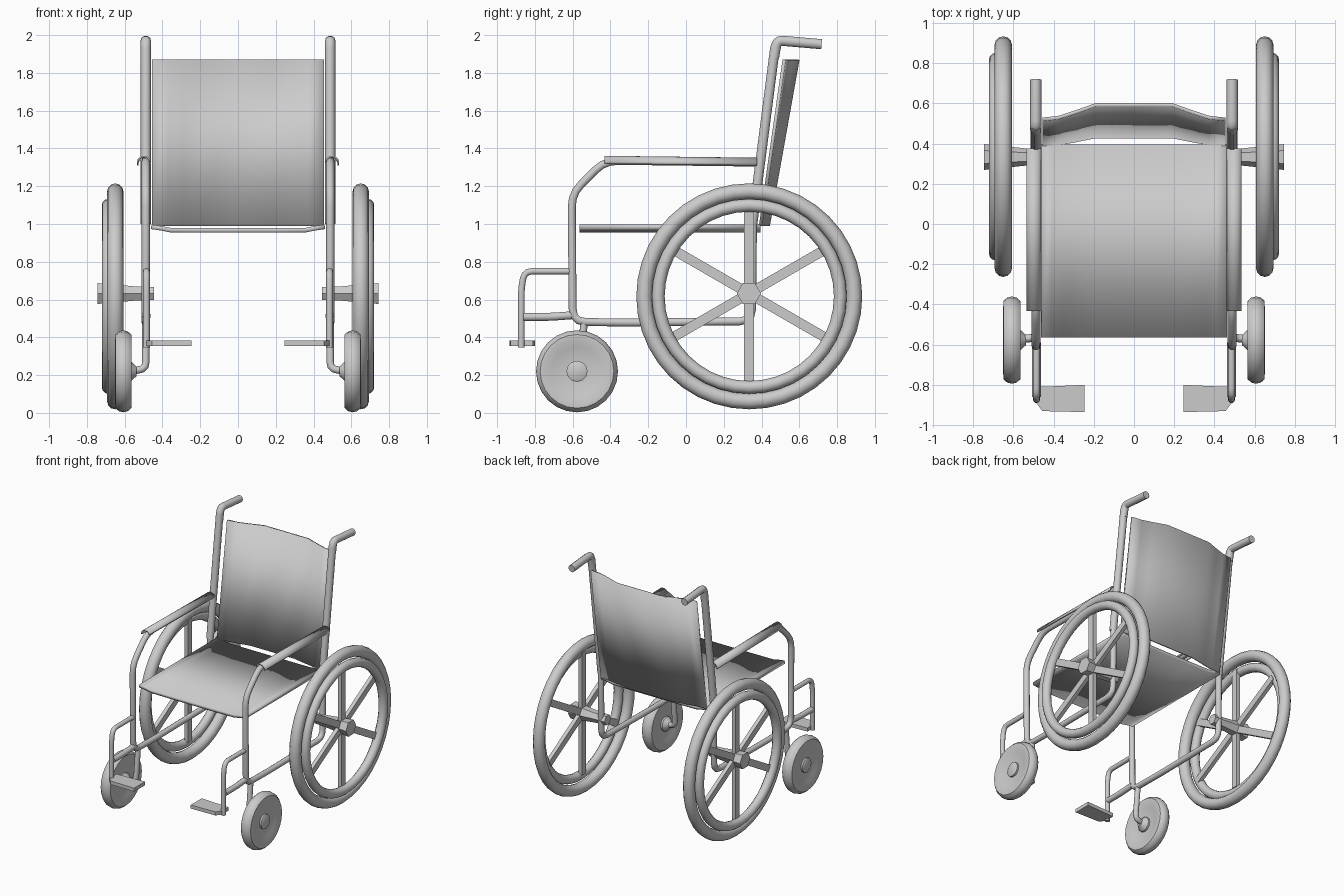
import bpy, bmesh, math
from mathutils import Vector, Matrix

if "Cube" in bpy.data.objects:
    bpy.data.objects.remove(bpy.data.objects["Cube"])


def finish(name, me, mirror=True, angle=40):
    """Link a mesh, smooth it by angle and mirror it to the other side."""
    ob = bpy.data.objects.new(name, me)
    bpy.context.collection.objects.link(ob)
    bpy.ops.object.select_all(action='DESELECT')
    ob.select_set(True)
    bpy.context.view_layer.objects.active = ob
    bpy.ops.object.shade_smooth_by_angle(angle=math.radians(angle))
    if mirror:
        ob.modifiers.new("mirror", 'MIRROR').use_mirror_merge = False
    return ob


def from_bmesh(name, bm, **kw):
    bmesh.ops.recalc_face_normals(bm, faces=bm.faces)
    me = bpy.data.meshes.new(name)
    bm.to_mesh(me)
    bm.free()
    return finish(name, me, **kw)


def tube(name, pts, r, bend=0.05, steps=3):
    """Round tube along a path whose corners are rounded off."""
    pts = [Vector(p) for p in pts]
    path = [pts[0]]
    for a, b, c in zip(pts, pts[1:], pts[2:]):
        d = min(bend, (a - b).length * 0.45, (c - b).length * 0.45)
        p, q = b + (a - b).normalized() * d, b + (c - b).normalized() * d
        for i in range(steps + 1):
            t = i / steps
            path.append(p * (1 - t) ** 2 + b * 2 * t * (1 - t) + q * t * t)
    path.append(pts[-1])
    cu = bpy.data.curves.new(name, 'CURVE')
    cu.dimensions = '3D'
    cu.bevel_depth, cu.bevel_resolution, cu.use_fill_caps = r, 3, True
    sp = cu.splines.new('POLY')
    sp.points.add(len(path) - 1)
    for pt, co in zip(sp.points, path):
        pt.co = (*co, 1)
    tmp = bpy.data.objects.new("tmp", cu)
    me = bpy.data.meshes.new_from_object(tmp)
    bpy.data.objects.remove(tmp)
    me.name = name
    return finish(name, me, angle=50)


def side_tube(name, x, yz, r, bend=0.05):
    return tube(name, [(x, y, z) for y, z in yz], r, bend)


def lathe(name, profile, center, segs, closed=False, phase=0.0):
    """Spin (radius, x offset) profile points around an axis along x."""
    bm = bmesh.new()
    rings = []
    for i in range(segs):
        a = phase + 2 * math.pi * i / segs
        rings.append([bm.verts.new((center[0] + o, center[1] + r * math.cos(a),
                                    center[2] + r * math.sin(a))) for r, o in profile])
    n = len(profile)
    for i in range(segs):
        A, B = rings[i], rings[(i + 1) % segs]
        for j in range(n if closed else n - 1):
            k = (j + 1) % n
            bm.faces.new((A[j], A[k], B[k], B[j]))
    if not closed:
        bm.faces.new([q[0] for q in rings])
        bm.faces.new([q[-1] for q in rings])
    return from_bmesh(name, bm)


def oval(r, rr, rx, n=12):
    return [(r + rr * math.cos(2 * math.pi * i / n), rx * math.sin(2 * math.pi * i / n))
            for i in range(n)]


def sheet(name, rows, thickness, mirror=False):
    """Lofted sheet through rows of points, given thickness."""
    bm = bmesh.new()
    vs = [[bm.verts.new(p) for p in row] for row in rows]
    for a, b in zip(vs, vs[1:]):
        for i in range(len(a) - 1):
            bm.faces.new((a[i], a[i + 1], b[i + 1], b[i]))
    ob = from_bmesh(name, bm, mirror=mirror)
    so = ob.modifiers.new("thickness", 'SOLIDIFY')
    so.thickness, so.offset = thickness, 0
    return ob


X = 0.488  # side frame plane

# Side frames: back post with push handle, lower rail, front post and arm
side_tube("back_post", X, [(0.49, 1.968), (0.472, 1.94), (0.378, 1.21), (0.352, 1.0)], 0.027, 0.02)
side_tube("push_handle", X, [(0.718, 1.952), (0.482, 1.972), (0.466, 1.88)], 0.028, 0.03)
side_tube("lower_frame", X, [(0.355, 1.05), (0.35, 0.485), (-0.3, 0.478), (-0.6, 0.482),
                             (-0.605, 1.16), (-0.43, 1.335), (0.385, 1.325)], 0.022, 0.07)

# Armrest shells wrapped over the arm tubes
arc = [math.radians(a) for a in range(-10, 171, 20)]
sheet("armrest", [[(0.498 + 0.034 * math.cos(a), y, z + 0.032 * math.sin(a)) for a in arc]
                  for y, z in ((-0.432, 1.325), (0.375, 1.315))], 0.008, mirror=True)

# Footrest hangers and plates
side_tube("footrest_hanger", X - 0.003, [(-0.6, 0.75), (-0.855, 0.75), (-0.872, 0.66),
                                         (-0.872, 0.345)], 0.018, 0.05)
side_tube("footrest_brace", X - 0.003, [(-0.86, 0.508), (-0.72, 0.508), (-0.59, 0.518)], 0.022)
bm = bmesh.new()
plate = bm.faces.new([bm.verts.new((x, y, 0.354)) for x, y in
                      ((0.225 + 0.02, -0.935), (0.455, -0.93), (0.485, -0.89),
                       (0.485, -0.81), (0.245, -0.8))])
ext = bmesh.ops.extrude_face_region(bm, geom=[plate])
bmesh.ops.translate(bm, vec=(0, 0, 0.028),
                    verts=[v for v in ext["geom"] if isinstance(v, bmesh.types.BMVert)])
from_bmesh("footplate", bm)

# Seat sling, dipped between the frames
sx = [(-0.46, 0.985), (-0.41, 0.978), (-0.36, 0.968), (-0.2, 0.967), (0, 0.967),
      (0.2, 0.967), (0.36, 0.968), (0.41, 0.978), (0.46, 0.985)]
sheet("seat", [[(x, y, z) for x, z in sx] for y in (-0.565, 0.395)], 0.024)

# Backrest sling, bulging backwards more at the top
bulge = [(-0.455, 0.0), (-0.375, 0.12), (-0.29, 0.5), (-0.19, 1.0), (0.0, 1.0),
         (0.19, 1.0), (0.29, 0.5), (0.375, 0.12), (0.455, 0.0)]
sheet("backrest", [[(x, y + d * b, z) for x, b in bulge]
                   for y, d, z in ((0.395, 0.04, 0.99), (0.52, 0.072, 1.87))], 0.018)

# Rear wheels: tyre, hand rim, spokes and tapered hexagonal hub
C = (0.65, 0.335, 0.617)
lathe("rear_tyre", oval(0.556, 0.042, 0.043), C, 40, closed=True)
lathe("hand_rim", oval(0.482, 0.034, 0.034), (0.687, C[1], C[2]), 40, closed=True)
HUB = Vector((0.665, 0.333, 0.632))
bm = bmesh.new()
for i in range(6):
    rot = Matrix.Rotation(math.radians(60 * i), 4, 'X')
    bmesh.ops.create_cube(bm, size=1, matrix=Matrix.Translation(HUB) @ rot
                          @ Matrix.Translation((0, 0, 0.245))
                          @ Matrix.Diagonal((0.03, 0.052, 0.47, 1)))
from_bmesh("spokes", bm)
lathe("rear_hub", [(0.04, 0.445), (0.042, 0.53), (0.064, 0.745)], (0, HUB.y, HUB.z), 6)

# Casters: dished wheel, hub and bent stem
half = [(0.05, 0.022), (0.13, 0.03), (0.17, 0.043), (0.195, 0.042), (0.211, 0.024)]
prof = half + [(0.217, 0.0)] + [(r, -o) for r, o in reversed(half)]
K = (0.607, -0.577, 0.22)
lathe("caster_wheel", prof, K, 24)
lathe("caster_hub", [(0.025, -0.07), (0.056, -0.036), (0.056, 0.036), (0.045, 0.042)], K, 12)
tube("caster_stem", [(0.585, -0.575, 0.222), (X, -0.565, 0.23), (X, -0.538, 0.49)], 0.02, 0.04)
